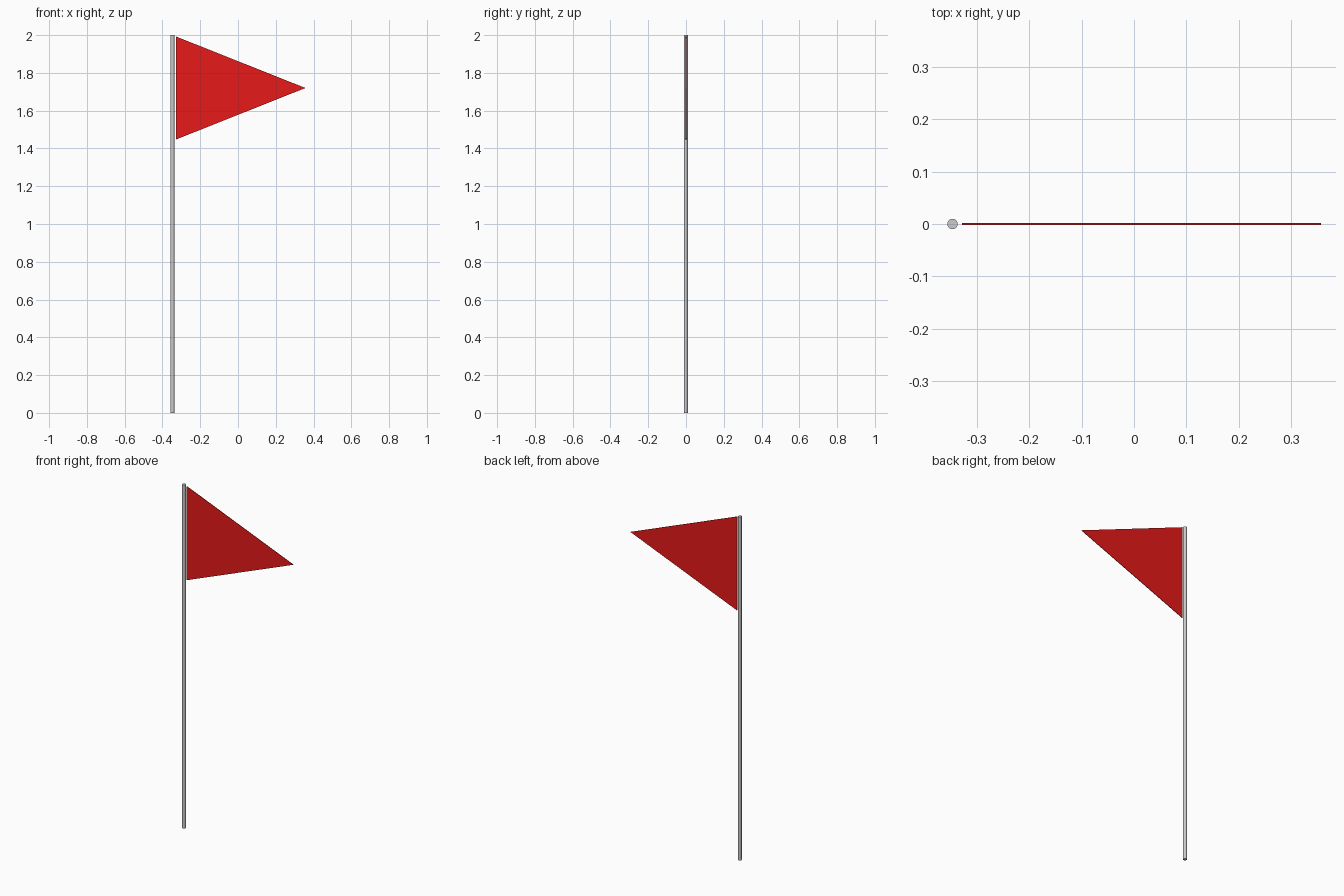
import bpy, bmesh

if "Cube" in bpy.data.objects:
    bpy.data.objects.remove(bpy.data.objects["Cube"])

# Pole: slim upright cylinder
bpy.ops.mesh.primitive_cylinder_add(vertices=16, radius=0.01, depth=2.0, location=(-0.347, 0, 1.0))
pole = bpy.context.object
pole.name = "pole"
bpy.ops.object.shade_smooth_by_angle()

# Pennant: thin triangular cloth beside the pole
THICK = 0.003
bm = bmesh.new()
profile = [(-0.329, 1.447), (0.357, 1.72), (-0.329, 1.993)]
face = bm.faces.new([bm.verts.new((x, -THICK / 2, z)) for x, z in profile])
ext = bmesh.ops.extrude_face_region(bm, geom=[face])
moved = [g for g in ext["geom"] if isinstance(g, bmesh.types.BMVert)]
bmesh.ops.translate(bm, verts=moved, vec=(0, THICK, 0))
bmesh.ops.recalc_face_normals(bm, faces=bm.faces)
mesh = bpy.data.meshes.new("pennant")
bm.to_mesh(mesh)
bm.free()
pennant = bpy.data.objects.new("pennant", mesh)
bpy.context.collection.objects.link(pennant)

# Red cloth colour
red = bpy.data.materials.new("red_cloth")
red.diffuse_color = (0.8, 0.01, 0.01, 1)
red.use_nodes = True
red.node_tree.nodes["Principled BSDF"].inputs["Base Color"].default_value = red.diffuse_color
mesh.materials.append(red)
